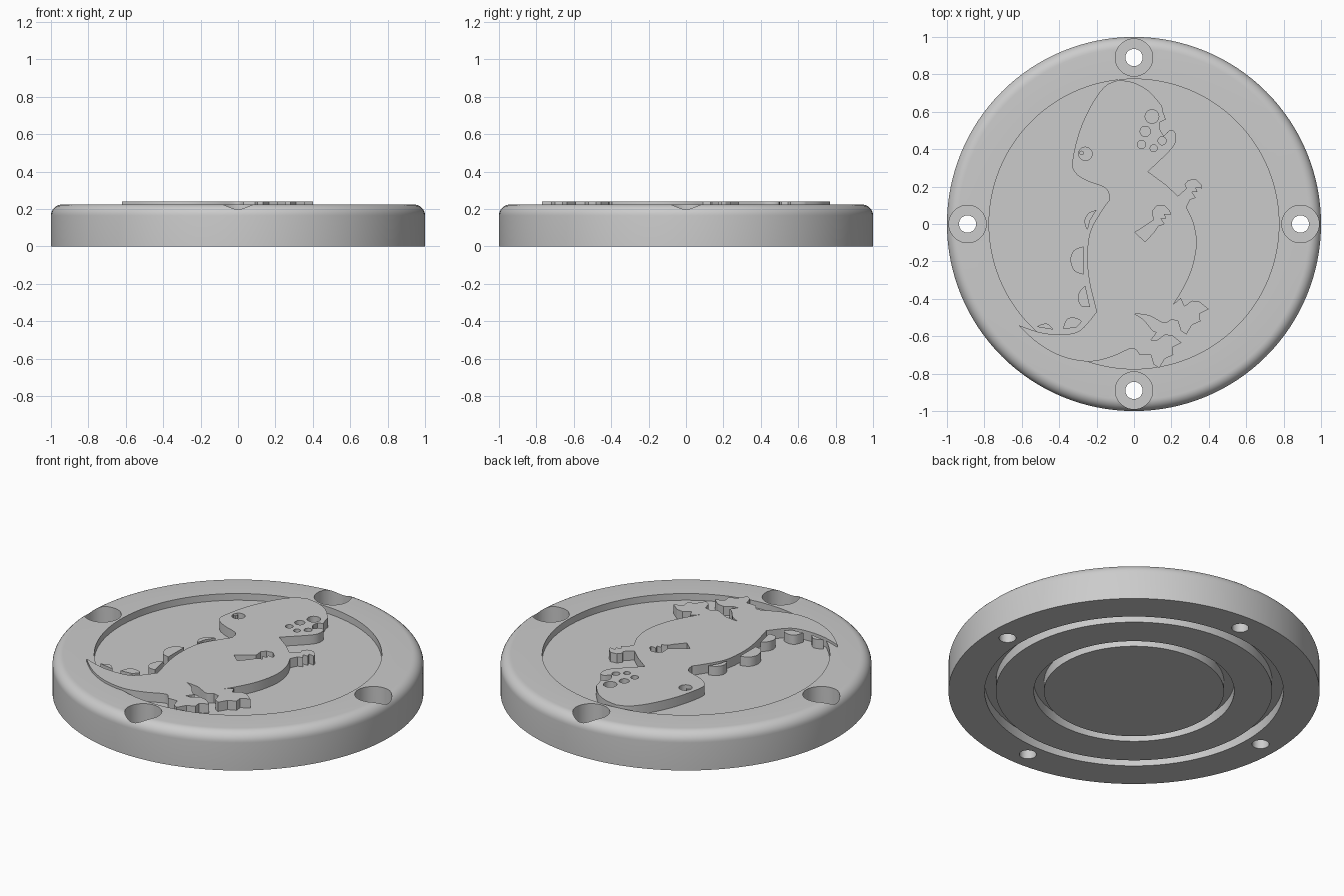
import bpy
import bmesh
import math
from mathutils import Vector

default_cube = bpy.data.objects.get("Cube")
if default_cube:
    bpy.data.objects.remove(default_cube, do_unlink=True)

RIM_TOP = 0.225
FLOOR = 0.185
RELIEF_TOP = 0.24
GROOVE = 0.06
FILLET = 0.06

grey = bpy.data.materials.new("plain_grey")
grey.use_nodes = True
grey.diffuse_color = (0.6, 0.6, 0.6, 1)
grey.node_tree.nodes["Principled BSDF"].inputs["Base Color"].default_value = grey.diffuse_color


def activate(obj):
    bpy.ops.object.select_all(action="DESELECT")
    obj.select_set(True)
    bpy.context.view_layer.objects.active = obj


def lathe(name, profile, segments):
    """Revolve a radius/height profile about the vertical axis."""
    bm = bmesh.new()
    verts = [bm.verts.new((radius, 0, height)) for radius, height in profile]
    edges = [bm.edges.new(pair) for pair in zip(verts, verts[1:])]
    bmesh.ops.spin(bm, geom=verts + edges, cent=(0, 0, 0), axis=(0, 0, 1),
                   angle=math.tau, steps=segments, use_duplicate=False)
    bmesh.ops.remove_doubles(bm, verts=bm.verts, dist=0.0001)
    bmesh.ops.recalc_face_normals(bm, faces=bm.faces)
    mesh = bpy.data.meshes.new(name)
    bm.to_mesh(mesh)
    bm.free()
    obj = bpy.data.objects.new(name, mesh)
    bpy.context.collection.objects.link(obj)
    return obj


def flowing(points, steps=5):
    """Smooth curve through the given points, ends included."""
    pts = [Vector(p) for p in points]
    pts = [pts[0]] + pts + [pts[-1]]
    result = []
    for a, b, c, d in zip(pts, pts[1:], pts[2:], pts[3:]):
        for i in range(steps):
            t = i / steps
            result.append(b + (c - a) * t / 2
                          + (a * 2 - b * 5 + c * 4 - d) * t * t / 2
                          + (b * 3 - a - c * 3 + d) * t * t * t / 2)
    return result + [pts[-1]]


def moved(points, dx, dy):
    return [(p[0] + dx, p[1] + dy) for p in points]


def circle(x, y, radius, count=20):
    angles = [math.tau * i / count for i in range(count)]
    return [(x + radius * math.cos(a), y + radius * math.sin(a)) for a in angles]


def relief(name, outlines):
    """Extrude outlines, given in hundredths; nested outlines become holes."""
    curve = bpy.data.curves.new(name, "CURVE")
    curve.dimensions = "2D"
    curve.fill_mode = "BOTH"
    bottom = FLOOR - 0.005
    curve.extrude = (RELIEF_TOP - bottom) / 2
    for outline in outlines:
        spline = curve.splines.new("POLY")
        spline.points.add(len(outline) - 1)
        for point, pos in zip(spline.points, outline):
            point.co = (pos[0] / 100, pos[1] / 100, 0, 1)
        spline.use_cyclic_u = True
    obj = bpy.data.objects.new(name, curve)
    bpy.context.collection.objects.link(obj)
    obj.location.z = (RELIEF_TOP + bottom) / 2
    activate(obj)
    bpy.ops.object.convert(target="MESH")
    return finish(bpy.context.view_layer.objects.active)


def finish(obj):
    obj.data.materials.clear()
    obj.data.materials.append(grey)
    activate(obj)
    bpy.ops.object.shade_smooth_by_angle(angle=math.radians(30))
    return obj


# Round plate: two grooves below, rounded rim, shallow recess on top
profile = [(0, 0)]
for inner, outer in ((0.485, 0.54), (0.745, 0.805)):
    profile += [(inner, 0), (inner, GROOVE), (outer, GROOVE), (outer, 0)]
profile.append((1, 0))
for i in range(9):
    a = math.pi / 2 * i / 8
    profile.append((1 - FILLET + FILLET * math.cos(a), RIM_TOP - FILLET + FILLET * math.sin(a)))
profile += [(0.775, RIM_TOP), (0.775, FLOOR), (0, FLOOR)]
plate = lathe("round_plate", profile, 128)

# Four counterbored screw holes
for i in range(4):
    a = math.tau * i / 4
    cutter = lathe("hole_cutter", [(0, -0.1), (0.046, -0.1), (0.046, 0.1),
                                   (0.1, 0.1), (0.1, 0.4), (0, 0.4)], 40)
    cutter.location = (0.89 * math.cos(a), 0.89 * math.sin(a), 0)
    cutter.hide_render = True
    cut = plate.modifiers.new("screw_hole", "BOOLEAN")
    cut.operation = "DIFFERENCE"
    cut.solver = "EXACT"
    cut.object = cutter
    activate(plate)
    bpy.ops.object.modifier_apply(modifier=cut.name)
    bpy.data.objects.remove(cutter, do_unlink=True)
finish(plate)

# Dinosaur outline sections, clockwise from the crown
snout = flowing([(-8, 77), (0, 75.5), (8, 71), (15, 63)])
jaws = [(15.5, 60), (17, 56), (14, 54.5), (13.5, 51), (16, 47)]
chin = flowing([(16, 47), (19, 50), (22, 49), (22, 43), (17, 37), (7.5, 28)], 3)
throat = [(17, 21), (23.5, 15)]
hand = [(28, 19), (27, 21), (29, 23.5), (33, 24), (36, 21), (36.5, 19),
        (33, 19.5), (34, 17), (31, 17), (33, 14), (30, 13)]
belly = flowing([(28, 9), (32, 0), (33.5, -11), (31, -24), (26, -35), (21, -43)])
foot = [(25, -39.5), (27, -44), (31, -41), (35, -41.5), (40, -45.5), (35, -48),
        (35.5, -52), (31, -54), (28, -59), (25, -57), (23.5, -52)]
crotch = flowing([(20, -51), (16, -53), (8, -49), (0, -48)], 4)
shin = flowing([(0, -48), (5, -51), (10, -57), (12, -58), (9, -62)], 3)
far_foot = moved(foot[1:], -14.5, -18)
under_tail = flowing([(3, -70), (-1, -66.5), (-12, -71), (-24, -73.5),
                      (-38, -71), (-51, -64), (-62, -54)])
over_tail = flowing([(-62, -54), (-50, -58), (-39, -59), (-29, -57), (-20, -47)])
back = flowing([(-20, -47), (-24, -30), (-25, -16), (-23, -3), (-16, 9), (-13, 13)])
nape = flowing([(-13, 13), (-15, 19), (-25, 23), (-31, 27), (-33, 33),
                (-29, 50), (-22, 65), (-15, 74), (-8, 77)])
body = []
for section in (snout, jaws, chin, throat, hand, belly, foot, crotch, shin,
                far_foot, under_tail, over_tail, back, nape):
    for point in section:
        if not body or (Vector(point) - Vector(body[-1])).length > 0.1:
            body.append(point)
body.pop()

# Openings through the relief: arm, eye and snout spots
arm = [(0.5, -4.5), (10.5, 2)] + moved(hand[1:], -17, -14) + [(11, -4), (6, -9.5)]
openings = [arm, circle(-26, 37.5, 3.6)]
for x, y, radius in ((9.6, 57.5, 3.7), (6, 49.5, 2.8), (4, 42.5, 2.2),
                     (15, 44.5, 2.2), (10.5, 40.5, 1.9)):
    openings.append(circle(x, y, radius, 14))
relief("dinosaur_body", [body] + openings)
relief("eye_pupil", [circle(-28, 38, 1.2, 12)])

# Separate back plates along the spine and tail
spines = [
    [(-20, 7.5), (-24, 6), (-26.5, 2), (-25, -3), (-23.5, 2)],
    [(-27, -12), (-32, -14), (-34, -19), (-32, -25), (-27, -27)],
    [(-26, -33), (-29, -36), (-30, -40), (-28, -44), (-23.5, -44.5)],
    [(-38, -56), (-36, -51), (-32, -50), (-28, -52), (-31, -55.5)],
    [(-52, -55), (-49, -53.5), (-46, -53.5), (-43, -56.5)],
]
for spine in spines:
    relief("back_spine", [flowing(spine, 3)])
